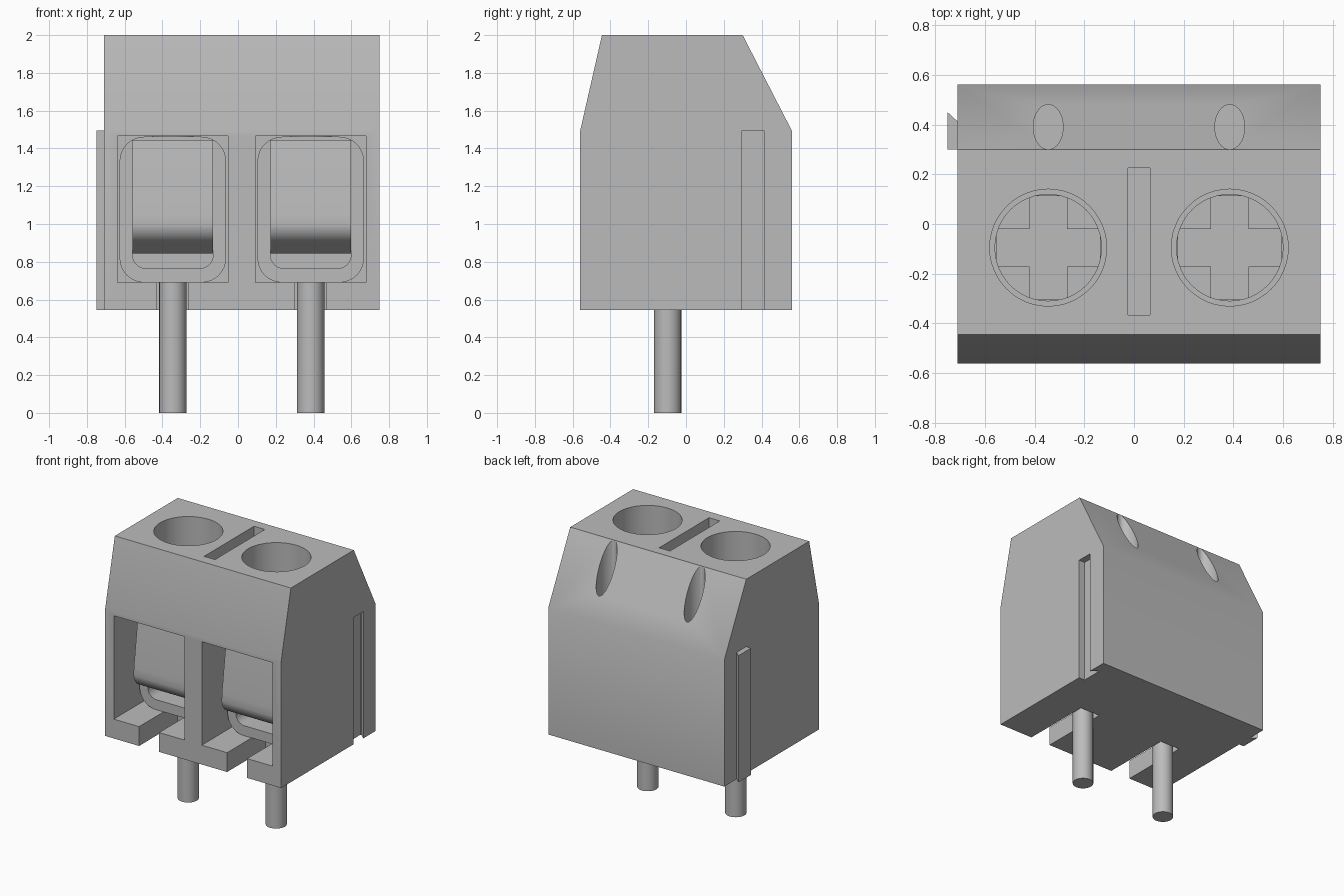
import bpy, bmesh, math

old = bpy.data.objects.get("Cube")
if old:
    bpy.data.objects.remove(old, do_unlink=True)

grey = bpy.data.materials.new("plain grey")
grey.use_nodes = True
grey.diffuse_color = (0.5, 0.5, 0.5, 1)
grey.node_tree.nodes["Principled BSDF"].inputs["Base Color"].default_value = (0.5, 0.5, 0.5, 1)


def prism(name, outline, axis, start, end):
    """Extrude a 2D outline along an axis."""
    place = {"x": lambda u, v, t: (t, u, v),
             "y": lambda u, v, t: (u, t, v),
             "z": lambda u, v, t: (u, v, t)}[axis]
    bm = bmesh.new()
    rings = [[bm.verts.new(place(u, v, t)) for u, v in outline] for t in (start, end)]
    n = len(outline)
    for ring in rings:
        bm.faces.new(ring)
    for i in range(n):
        j = (i + 1) % n
        bm.faces.new((rings[0][i], rings[0][j], rings[1][j], rings[1][i]))
    bmesh.ops.recalc_face_normals(bm, faces=bm.faces)
    mesh = bpy.data.meshes.new(name)
    bm.to_mesh(mesh)
    bm.free()
    mesh.materials.append(grey)
    obj = bpy.data.objects.new(name, mesh)
    bpy.context.scene.collection.objects.link(obj)
    return obj


def rect(u0, u1, v0, v1):
    return [(u0, v0), (u1, v0), (u1, v1), (u0, v1)]


def oval(u, v, ru, rv, n=48):
    return [(u + ru * math.cos(2 * math.pi * i / n), v + rv * math.sin(2 * math.pi * i / n))
            for i in range(n)]


def round_rect(u0, u1, v0, v1, r, n=8):
    pts = []
    corners = [(u1 - r, v1 - r), (u0 + r, v1 - r), (u0 + r, v0 + r), (u1 - r, v0 + r)]
    for k, (u, v) in enumerate(corners):
        for i in range(n + 1):
            a = math.pi / 2 * (k + i / n)
            pts.append((u + r * math.cos(a), v + r * math.sin(a)))
    return pts


def cut(obj, cutters):
    """Subtract the cutters, bake the result and remove them."""
    for c in cutters:
        mod = obj.modifiers.new("cut", "BOOLEAN")
        mod.operation = "DIFFERENCE"
        mod.solver = "EXACT"
        mod.object = c
    baked = bpy.data.meshes.new_from_object(
        obj.evaluated_get(bpy.context.evaluated_depsgraph_get()))
    obj.modifiers.clear()
    obj.data = baked
    for c in cutters:
        bpy.data.objects.remove(c, do_unlink=True)


def ribbon(path, thick):
    """Closed outline of a bent strip, thickened towards its inner side."""
    inner = []
    for i, (u, v) in enumerate(path):
        a, b = path[max(i - 1, 0)], path[min(i + 1, len(path) - 1)]
        du, dv = b[0] - a[0], b[1] - a[1]
        d = math.hypot(du, dv)
        inner.append((u - dv / d * thick, v + du / d * thick))
    return path + inner[::-1]


CENTRES = (-0.345, 0.385)
SCREW_Y = -0.095
BASE = 0.545
parts = []

# Housing with sloped shoulders
side = [(-0.56, BASE), (0.56, BASE), (0.56, 1.495), (0.30, 2), (-0.445, 2), (-0.56, 1.495)]
housing = prism("housing", side, "x", -0.71, 0.75)
parts.append(housing)

# Pockets, pin slots, screw wells and probe holes
cutters = [prism("centre_slot", rect(-0.025, 0.065, -0.365, 0.225), "z", 1.8, 2.1)]
for x in CENTRES:
    cutters += [
        prism("pocket", rect(x - 0.293, x + 0.293, 0.69, 1.465), "y", -0.7, 0.1),
        prism("pin_slot", rect(x - 0.083, x + 0.083, 0.4, 0.75), "y", -0.7, -0.02),
        prism("screw_well", oval(x, SCREW_Y, 0.235, 0.235), "z", 1.5, 2.1),
        prism("screw_neck", oval(x, SCREW_Y, 0.115, 0.115), "z", 1.4, 1.6),
        prism("probe_hole", oval(x, 0.39, 0.06, 0.09), "z", 1.5, 2.1),
    ]

# Interlocking dovetail: groove on one end, rib on the other
groove = [(0.70, 0.296), (0.80, 0.296), (0.80, 0.413), (0.75, 0.413), (0.708, 0.45), (0.70, 0.45)]
cutters.append(prism("groove", groove, "z", 0.4, 1.495))
cut(housing, cutters)
rib = [(-0.71, 0.30), (-0.75, 0.30), (-0.75, 0.45), (-0.71, 0.413)]
parts.append(prism("rib", rib, "z", BASE, 1.495))

# Metal parts of each terminal
for label, x in zip(("right", "left"), CENTRES):
    # Contact pin
    parts.append(prism(label + "_pin", oval(x, -0.097, 0.072, 0.072), "z", 0, 0.72))

    # Clamp cage
    cage = prism(label + "_cage", round_rect(x - 0.282, x + 0.282, 0.69, 1.462, 0.13),
                 "y", -0.27, 0.08)
    cut(cage, [prism("cage_opening", round_rect(x - 0.213, x + 0.213, 0.765, 1.39, 0.07),
                     "y", -0.4, 0.2)])
    parts.append(cage)

    # Wire guard plate, bent under at its lower edge
    path = [(-0.1, 1.445), (-0.385, 1.445), (-0.437, 1.05)]
    for i in range(9):
        a = math.radians(187 + 53 * i / 8)
        path.append((-0.325 + 0.115 * math.cos(a), 1.005 + 0.115 * math.sin(a)))
    path.append((-0.27, 0.845))
    parts.append(prism(label + "_wire_guard", ribbon(path, 0.03), "x", x - 0.213, x + 0.213))

    # Screw with cross recess
    head = prism(label + "_screw_head", oval(x, SCREW_Y, 0.216, 0.216), "z", 1.5, 1.65)
    cut(head, [
        prism("recess", rect(x - 0.208, x + 0.208, SCREW_Y - 0.075, SCREW_Y + 0.075), "z", 1.58, 1.8),
        prism("recess", rect(x - 0.075, x + 0.075, SCREW_Y - 0.208, SCREW_Y + 0.208), "z", 1.58, 1.8),
    ])
    parts.append(head)
    parts.append(prism(label + "_screw_shank", oval(x, SCREW_Y, 0.11, 0.11), "z", 1.44, 1.52))

# Smooth the round walls, keep the edges sharp
bpy.ops.object.select_all(action="DESELECT")
for p in parts:
    p.select_set(True)
bpy.context.view_layer.objects.active = housing
bpy.ops.object.shade_smooth_by_angle(angle=math.radians(30))
